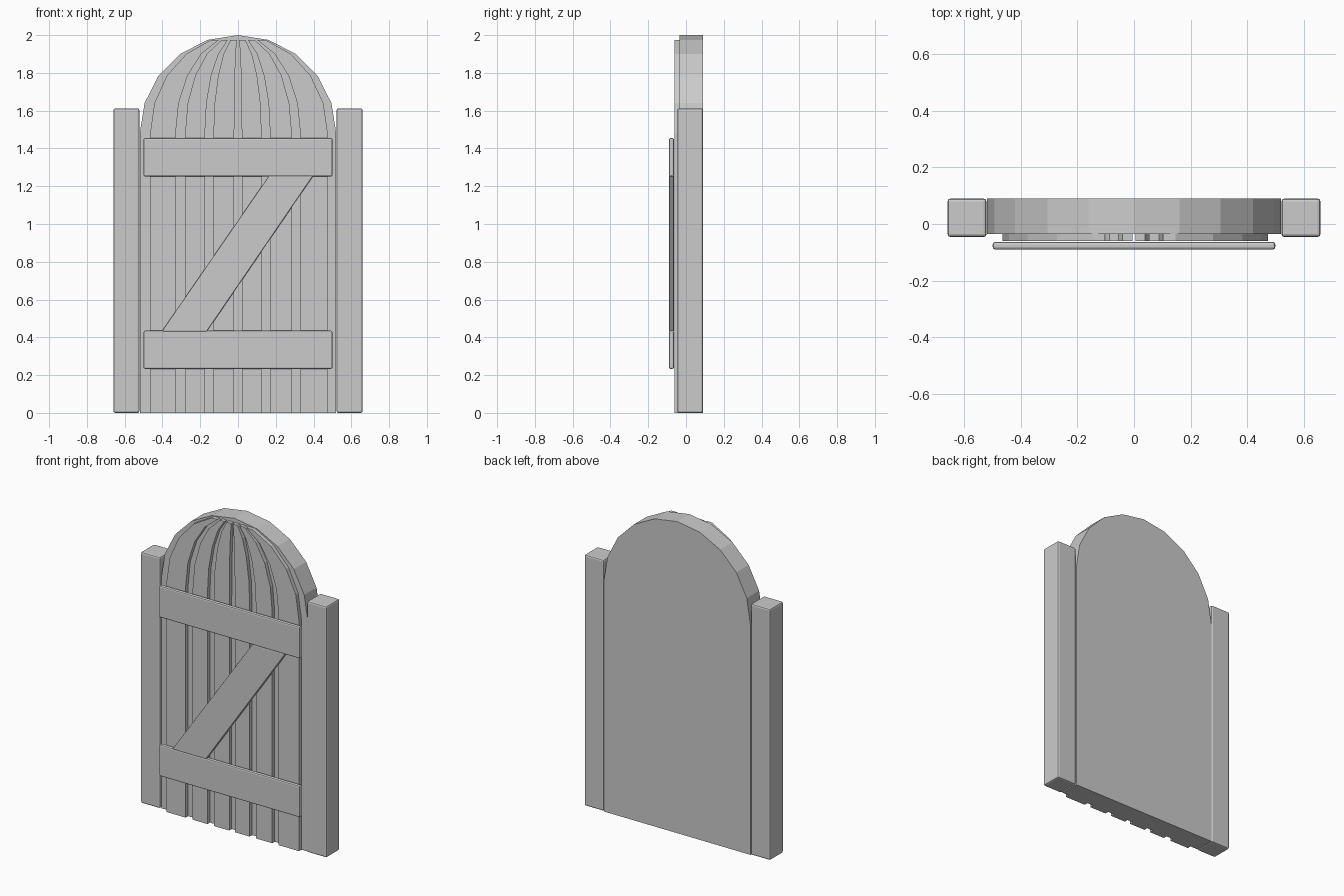
import bpy, bmesh, math

if "Cube" in bpy.data.objects:
    bpy.data.objects.remove(bpy.data.objects["Cube"])

ARCH_Z, RX, RZ = 1.48, 0.52, 0.52


def prism(name, profile, y0, y1, bevel=0.0):
    """Extrude an (x, z) outline from y0 to y1."""
    bm = bmesh.new()
    face = bm.faces.new([bm.verts.new((x, y0, z)) for x, z in profile])
    ext = bmesh.ops.extrude_face_region(bm, geom=[face])
    for v in ext["geom"]:
        if isinstance(v, bmesh.types.BMVert):
            v.co.y = y1
    bmesh.ops.recalc_face_normals(bm, faces=bm.faces)
    mesh = bpy.data.meshes.new(name)
    bm.to_mesh(mesh)
    bm.free()
    obj = bpy.data.objects.new(name, mesh)
    bpy.context.collection.objects.link(obj)
    if bevel:
        mod = obj.modifiers.new("bevel", "BEVEL")
        mod.width = bevel
        mod.segments = 2
    return obj


def rect(x0, x1, z0, z1):
    return [(x0, z0), (x1, z0), (x1, z1), (x0, z1)]


# Arched door slab, ten arch segments
arch = [(RX * math.cos(math.radians(a)), ARCH_Z + RZ * math.sin(math.radians(a)))
        for a in range(0, 181, 18)]
prism("door_slab", [(-RX, 0), (RX, 0)] + arch, -0.035, 0.09)

# Raised planks that taper together under the arch
planks = [(-0.465, -0.33), (-0.28, -0.175), (-0.13, -0.02),
          (0.02, 0.125), (0.17, 0.285), (0.33, 0.475)]
steps = [(math.cos(math.radians(a)), ARCH_Z + RZ * math.sin(math.radians(a)))
         for a in range(0, 73, 18)]
for i, (left, right) in enumerate(planks):
    outline = [(left, 0), (right, 0)]
    outline += [(right * s, z) for s, z in steps]
    outline += [(left * s, z) for s, z in reversed(steps)]
    prism(f"plank_{i + 1}", outline, -0.06, -0.034)

# Side posts
for side, x0, x1 in (("left", -0.66, -0.522), ("right", 0.522, 0.66)):
    prism(f"{side}_post", rect(x0, x1, 0, 1.612), -0.046, 0.09, 0.01)

# Z brace: two rails and a diagonal
prism("upper_rail", rect(-0.5, 0.5, 1.252, 1.455), -0.09, -0.064, 0.008)
prism("lower_rail", rect(-0.5, 0.5, 0.233, 0.435), -0.09, -0.064, 0.008)
prism("diagonal_brace", [(-0.405, 0.43), (-0.165, 0.43), (0.4, 1.257), (0.165, 1.257)],
      -0.09, -0.064, 0.006)
